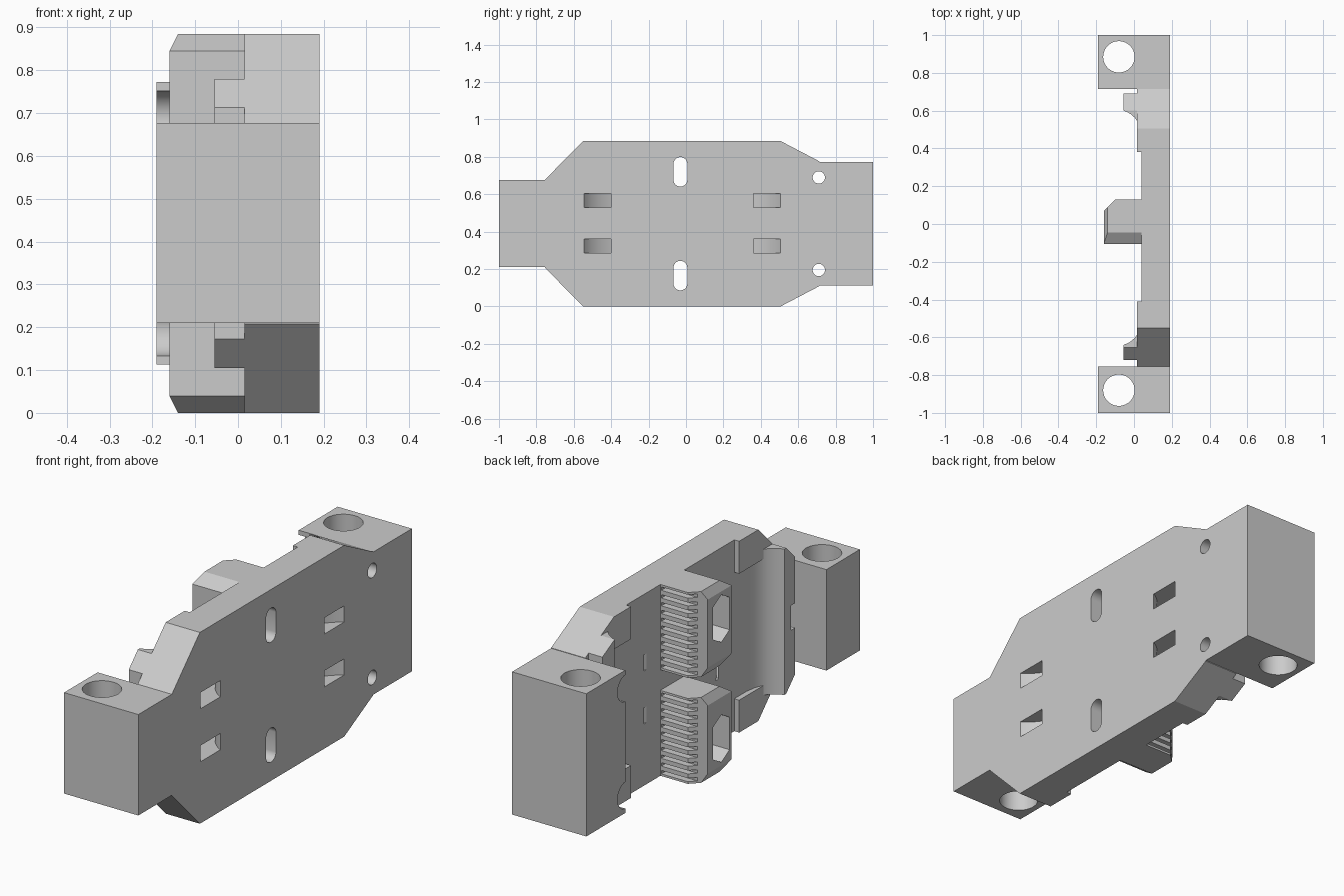
import bpy, bmesh, math
from mathutils import Vector

if "Cube" in bpy.data.objects:
    bpy.data.objects.remove(bpy.data.objects["Cube"], do_unlink=True)

GREY = (0.6, 0.6, 0.6, 1)
grey = bpy.data.materials.new("light grey")
grey.use_nodes = True
grey.diffuse_color = GREY
grey.node_tree.nodes["Principled BSDF"].inputs["Base Color"].default_value = GREY

TOP = 0.885


def flip(z):
    return TOP - z


def place(axis, u, v, w):
    return Vector({"x": (w, u, v), "y": (u, w, v), "z": (u, v, w)}[axis])


def prisms(name, shapes):
    """Each shape is (axis, 2D profile, start, end) along that axis."""
    bm = bmesh.new()
    for axis, pts, a, b in shapes:
        lo = [bm.verts.new(place(axis, u, v, a)) for u, v in pts]
        hi = [bm.verts.new(place(axis, u, v, b)) for u, v in pts]
        bm.faces.new(lo)
        bm.faces.new(hi[::-1])
        for i in range(len(pts)):
            j = (i + 1) % len(pts)
            bm.faces.new((lo[i], hi[i], hi[j], lo[j]))
    bmesh.ops.recalc_face_normals(bm, faces=bm.faces)
    mesh = bpy.data.meshes.new(name)
    bm.to_mesh(mesh)
    bm.free()
    mesh.materials.append(grey)
    ob = bpy.data.objects.new(name, mesh)
    bpy.context.collection.objects.link(ob)
    return ob


def rect(u0, u1, v0, v1):
    return [(u0, v0), (u1, v0), (u1, v1), (u0, v1)]


def capsule(u, v, r, half=0.0, n=32):
    """Circle, stretched along v into a slot when half > 0."""
    pts = []
    for i in range(n):
        a = math.tau * (i + 0.5) / n
        pts.append((u + r * math.cos(a), v + r * math.sin(a) + math.copysign(half, math.sin(a))))
    return pts


def boolean(ob, shapes, mode="DIFFERENCE"):
    cutter = prisms("cutter", shapes)
    cutter.hide_render = True
    mod = ob.modifiers.new("cut", "BOOLEAN")
    mod.operation, mod.solver, mod.object = mode, "EXACT", cutter
    bpy.context.view_layer.objects.active = ob
    bpy.ops.object.modifier_apply(modifier=mod.name)
    bpy.data.objects.remove(cutter, do_unlink=True)


def bend(a, b, c, n=8):
    """Smooth curve from a to c, pulled towards b."""
    a, b, c = Vector(a), Vector(b), Vector(c)
    return [tuple(a * (1 - t) ** 2 + b * 2 * t * (1 - t) + c * t * t)
            for t in (i / n for i in range(n + 1))]


MID = -0.02                       # symmetry line of the plate features


def mirrored(pts, side):
    return [(x, MID + side * (y - MID)) for x, y in pts]


SLOT_Y, SLOT_Z = -0.03, (0.72, flip(0.72))
SCREW_Y, SCREW_Z = 0.71, (0.69, flip(0.69))
slots = [("x", capsule(SLOT_Y, z, 0.037, 0.042), -0.3, 0.3) for z in SLOT_Z]
screws = [("x", capsule(SCREW_Y, z, 0.033), -0.3, 0.3) for z in SCREW_Z]
bores = [("x", capsule(SCREW_Y, z, 0.062), -0.3, 0.05) for z in SCREW_Z]

# plate outline, seen along x
upper = [(-0.755, 0.677), (-0.55, TOP), (0.505, TOP), (0.715, 0.775)]
outline = upper + [(y, flip(z)) for y, z in reversed(upper)]

# base plate with slots, screw holes and curved strap channels
plate = prisms("base_plate", [("x", outline, 0.04, 0.19)])
boolean(plate, slots)
boolean(plate, screws)
boolean(plate, bores)
channel = (bend((0.195, 0.508), (0.08, 0.44), (0.03, 0.21))
           + bend((0.03, 0.13), (0.11, 0.33), (0.195, 0.363))[1:])
channel[8:10] = [(0.03, 0.21), (0.06, 0.27)]
for side in (1, -1):
    for z in (0.285, 0.53):
        boolean(plate, [("z", mirrored(channel, side), z, z + 0.075)])

# raised rims at both ends of the floor, open in the middle
for name, y0, y1, w0, w1 in (("front_rim", -0.755, -0.41, -0.59, -0.4),
                             ("rear_rim", 0.38, 0.715, 0.37, 0.555)):
    rim = prisms(name, [("x", outline, 0.015, 0.04)])
    boolean(rim, [("z", rect(-0.1, 0.1, y0, y1), -1, 2)], "INTERSECT")
    boolean(rim, [("z", rect(-0.1, 0.1, w0, w1), 0.15, flip(0.15))])
    if y0 > 0:
        boolean(rim, bores)

# clip walls with a concave inner face
inside = [(-0.055, 0.60), (-0.035, 0.592), (-0.015, 0.58), (0.005, 0.562),
          (0.02, 0.54), (0.032, 0.51), (0.04, 0.46)]
for name, side, back, z0 in (("front_clip", -1, -0.72, 0.105), ("rear_clip", 1, 0.69, 0.05)):
    profile = mirrored(inside, side) + [(0.04, back), (-0.055, back)]
    clip = prisms(name, [("z", profile, z0, flip(z0))])
    boolean(clip, [("x", outline, -0.3, 0.3)], "INTERSECT")
    if side > 0:
        boolean(clip, bores)
    else:
        boolean(clip, [("z", rect(-0.1, 0.014, back - 0.1, back + 0.03), 0.385, 0.5)])

# end blocks with vertical bolt holes
for name, y0, y1, z0, z1, hole in (("front_block", -1, -0.755, 0.21, 0.677, -0.88),
                                   ("rear_block", 0.715, 1, 0.113, 0.773, 0.885)):
    block = prisms(name, [("z", rect(-0.19, 0.19, y0, y1), z0, z1)])
    boolean(block, [("z", capsule(-0.08, hole, 0.083, n=48), -1, 2)])
    if y0 > 0:
        boolean(block, bores)
        boolean(block, screws)

# toothed grip blocks with nut pockets
profile = [(0.04, -0.105), (-0.16, -0.105), (-0.16, 0.07), (-0.10, 0.13), (0.04, 0.13)]
HEIGHT, TEETH = 0.395, 11
for name, z0, zc in (("upper_grip", TOP - HEIGHT, SLOT_Z[0]), ("lower_grip", 0, SLOT_Z[1])):
    z1 = z0 + HEIGHT
    grip = prisms(name, [("z", profile, z0, z1)])
    for end, s in ((z0, 1), (z1, -1)):
        boolean(grip, [("x", [(-0.12, end + s * 0.05), (-0.045, end), (-0.12, end - s * 0.02)], -1, 1)])
        boolean(grip, [("y", [(-0.17, end + s * 0.06), (-0.14, end), (-0.17, end - s * 0.02)], -1, 1)])
    pitch = HEIGHT / TEETH
    boolean(grip, [("z", rect(-0.2, 0.035, 0.1, 0.2), z0 + pitch * (i + 0.28), z0 + pitch * (i + 0.72))
                   for i in range(TEETH)])
    hexagon = [(SLOT_Y + a * 0.06, zc + b) for a, b in
               ((0, 0.11), (1, 0.075), (1, -0.075), (0, -0.11), (-1, -0.075), (-1, 0.075))]
    boolean(grip, [("x", hexagon, -0.3, -0.03)])
    boolean(grip, slots)

# crisp edges with smooth holes
for ob in list(bpy.context.collection.objects):
    if ob.type == "MESH" and grey.name in ob.data.materials:
        bpy.ops.object.select_all(action="DESELECT")
        ob.select_set(True)
        bpy.context.view_layer.objects.active = ob
        bpy.ops.object.shade_smooth_by_angle(angle=math.radians(25))
